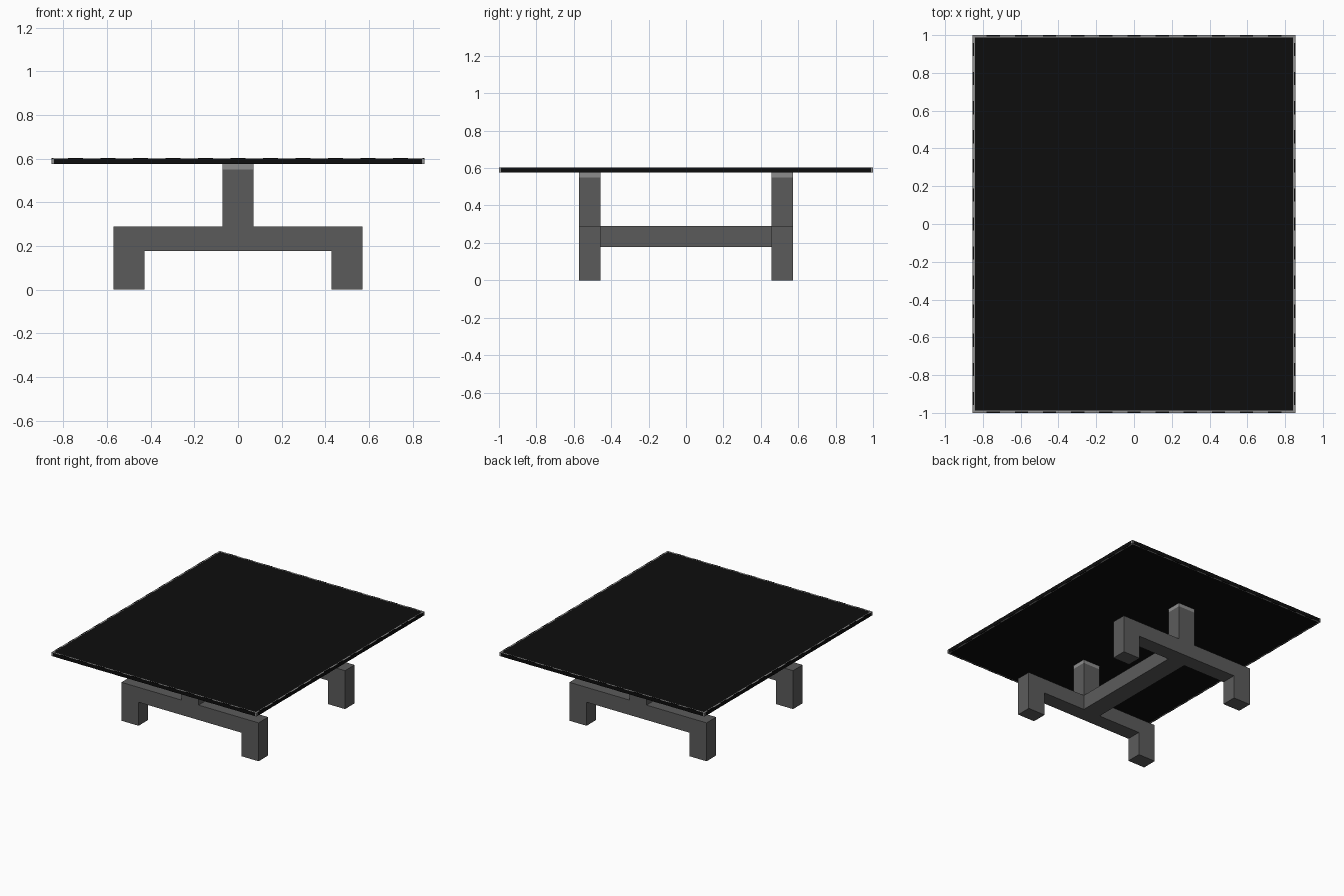
import bpy, bmesh

if "Cube" in bpy.data.objects:
    bpy.data.objects.remove(bpy.data.objects["Cube"])


def material(name, v):
    m = bpy.data.materials.new(name)
    m.diffuse_color = (v, v, v, 1)
    m.use_nodes = True
    m.node_tree.nodes["Principled BSDF"].inputs["Base Color"].default_value = m.diffuse_color
    return m


BLACK = material("black", 0.004)
DARK = material("dark grey", 0.105)
LIGHT = material("light grey", 0.27)


def make(name, boxes, mats, rule=None):
    """One object from (x0, x1, y0, y1, z0, z1) boxes."""
    bm = bmesh.new()
    for x0, x1, y0, y1, z0, z1 in boxes:
        vs = bmesh.ops.create_cube(bm, size=1)["verts"]
        for v in vs:
            v.co.x = x1 if v.co.x > 0 else x0
            v.co.y = y1 if v.co.y > 0 else y0
            v.co.z = z1 if v.co.z > 0 else z0
    bm.normal_update()
    if rule:
        for f in bm.faces:
            f.material_index = rule(f)
    me = bpy.data.meshes.new(name)
    bm.to_mesh(me)
    bm.free()
    for m in mats:
        me.materials.append(m)
    ob = bpy.data.objects.new(name, me)
    bpy.context.collection.objects.link(ob)
    return ob


# Table top: black panel inside a thin grey rim whose outer sides are black
X, Y, Z0, Z1, R = 0.854, 1.0, 0.576, 0.602, 0.012
xi, yi = X - R, Y - R
make("table_top", [(-xi, xi, -yi, yi, Z0, Z1)], [BLACK])
rim = []
for s in (-1, 1):
    a, b = sorted((s * xi, s * X))
    rim.append((a, b, -yi, yi, Z0, Z1))
    a, b = sorted((s * yi, s * Y))
    rim.append((-xi, xi, a, b, Z0, Z1))
make("top_rim", rim, [LIGHT, BLACK], lambda f: 0 if abs(f.normal.z) > 0.5 else 1)
make("rim_corners", [(*sorted((sx * xi, sx * X)), *sorted((sy * yi, sy * Y)), Z0, Z1)
                     for sx in (-1, 1) for sy in (-1, 1)], [LIGHT])

# Black dashes along the rim, above and below
dashes = []
e = 0.0008
for s in (-1, 1):
    for i in range(11):
        c = (i - 5) * 0.149
        a, b = sorted((s * (yi + 0.004), s * Y))
        dashes.append((c - 0.035, c + 0.035, a, b, Z0 - e, Z1 + e))
    for i in range(13):
        c = (i - 6) * 0.154
        a, b = sorted((s * (xi + 0.004), s * X))
        dashes.append((a, b, c - 0.035, c + 0.035, Z0 - e, Z1 + e))
make("rim_dashes", dashes, [BLACK])

# Trestle frames, front and back
W, YA, YB, BZ, BT = 0.0715, 0.457, 0.571, 0.177, 0.289
for s, side in ((-1, "front"), (1, "back")):
    a, b = sorted((s * YA, s * YB))
    make(side + "_beam", [(-0.571, 0.571, a, b, BZ, BT)], [DARK])
    make(side + "_post", [(-W, W, a, b, BT, 0.55)], [DARK])
    make(side + "_post_cap", [(-W, W, a, b, 0.55, Z0)], [LIGHT])
    for t, hand in ((-1, "left"), (1, "right")):
        c, d = sorted((t * 0.428, t * 0.571))
        make(side + "_" + hand + "_foot", [(c, d, a, b, 0, BZ)], [DARK])

# Stretcher joining the frames
make("stretcher", [(-W, W, -YA, YA, BZ, BT)], [DARK])
